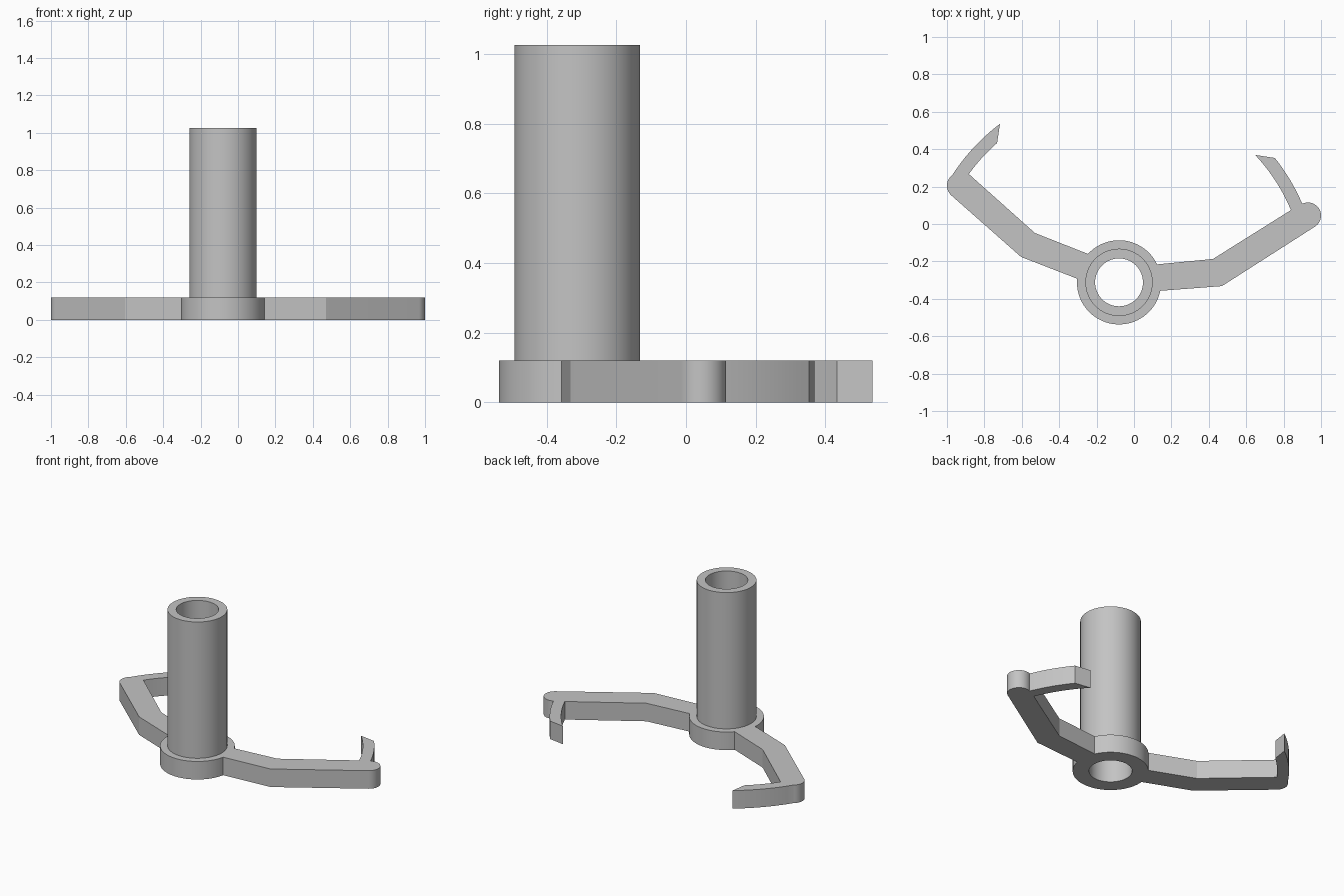
import bpy, bmesh, math

if "Cube" in bpy.data.objects:
    bpy.data.objects.remove(bpy.data.objects["Cube"])

CX, CY = -0.08, -0.312          # hub axis
HUB_R, TUBE_R, BORE_R = 0.225, 0.18, 0.128
BASE_H, TOTAL_H = 0.12, 1.026

grey = bpy.data.materials.new("plain grey")
grey.diffuse_color = (0.55, 0.55, 0.55, 1)
grey.use_nodes = True
grey.node_tree.nodes["Principled BSDF"].inputs["Base Color"].default_value = grey.diffuse_color


def arc(cx, cy, r, a0, a1, n):
    """Points along an arc, angles in degrees."""
    return [(cx + r * math.cos(math.radians(a0 + (a1 - a0) * i / n)),
             cy + r * math.sin(math.radians(a0 + (a1 - a0) * i / n)))
            for i in range(n + 1)]


def hub_arc(r, a0, a1, n):
    return arc(CX, CY, r, a0, a1, n)


def plate(name, outline, z0, z1):
    """Extrude an outline, with the round bore left open, from z0 to z1."""
    bm = bmesh.new()
    for loop in (outline, hub_arc(BORE_R, 0, 360, 64)[:-1]):
        verts = [bm.verts.new((x, y, z0)) for x, y in loop]
        for a, b in zip(verts, verts[1:] + verts[:1]):
            bm.edges.new((a, b))
    bmesh.ops.triangle_fill(bm, edges=bm.edges[:], use_beauty=True)
    top = bmesh.ops.extrude_face_region(bm, geom=bm.faces[:], use_keep_orig=True)
    for v in [g for g in top["geom"] if isinstance(g, bmesh.types.BMVert)]:
        v.co.z = z1
    bmesh.ops.recalc_face_normals(bm, faces=bm.faces[:])
    mesh = bpy.data.meshes.new(name)
    bm.to_mesh(mesh)
    bm.free()
    mesh.materials.append(grey)
    obj = bpy.data.objects.new(name, mesh)
    bpy.context.collection.objects.link(obj)
    bpy.context.view_layer.objects.active = obj
    obj.select_set(True)
    bpy.ops.object.shade_smooth_by_angle(angle=math.radians(15))
    obj.select_set(False)


# Hub with two bent arms, each ending in a rounded knuckle and a curved claw
outline = hub_arc(HUB_R, 25.3, 137.5, 24)                # back of hub
outline += [(-0.53, -0.048)]                             # left arm, inner side
outline += hub_arc(0.990, 144.2, 131.2, 8)               # left claw, inner curve
outline += hub_arc(1.060, 126.9, 147.1, 10)              # left claw, outer curve
outline += arc(-0.93, 0.205, 0.07, 124, 229, 14)[1:]     # left knuckle
outline += [(-0.604, -0.176)]                            # left arm, outer side
outline += hub_arc(HUB_R, 175, 348.4, 36)                # front of hub
outline += [(0.47, -0.332)]                              # right arm, outer side
outline += arc(0.93, 0.045, 0.07, -58, 117, 22)[:-1]     # right knuckle
outline += hub_arc(1.066, 23.2, 38.6, 8)                 # right claw, outer curve
outline += hub_arc(0.997, 43.1, 22.8, 10)                # right claw, inner curve
outline += [(0.422, -0.187)]                             # right arm, inner side
plate("hub_and_arms", outline, 0, BASE_H)

# Upright hollow tube
plate("tube", hub_arc(TUBE_R, 0, 360, 64)[:-1], BASE_H, TOTAL_H)
